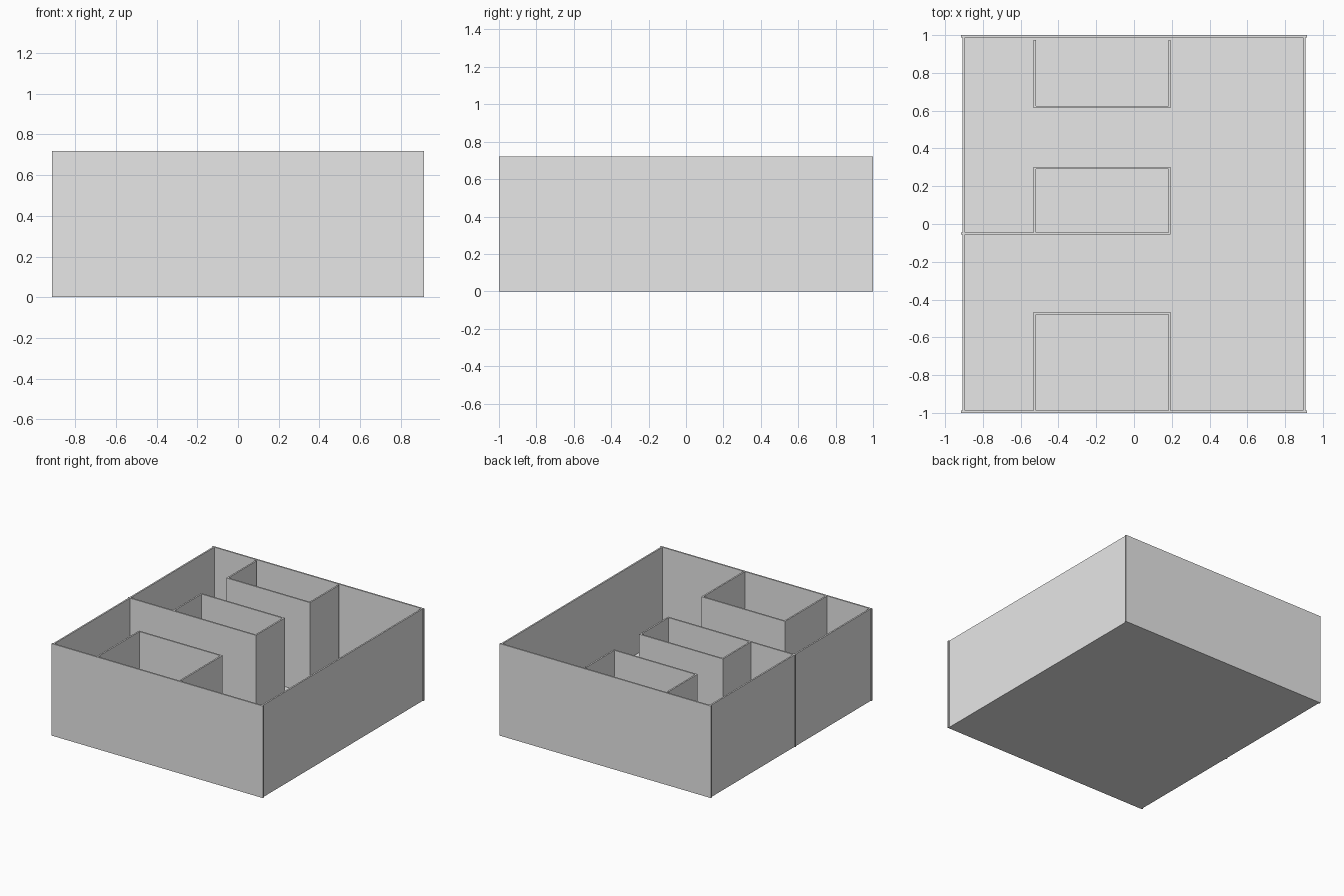
import bpy

cube = bpy.data.objects.get("Cube")
if cube:
    bpy.data.objects.remove(cube, do_unlink=True)

HEIGHT = 0.72
THICK = 0.012

# Single plain grey
grey = bpy.data.materials.new("plain grey")
grey.use_nodes = True
colour = (0.8, 0.8, 0.8, 1)
grey.diffuse_color = colour
grey.node_tree.nodes["Principled BSDF"].inputs["Base Color"].default_value = colour


def box(name, x0, x1, y0, y1, z0=0.0, z1=HEIGHT):
    bpy.ops.mesh.primitive_cube_add(
        size=1, location=((x0 + x1) / 2, (y0 + y1) / 2, (z0 + z1) / 2))
    ob = bpy.context.object
    ob.name = name
    ob.scale = (x1 - x0, y1 - y0, z1 - z0)
    bpy.ops.object.transform_apply(location=False, rotation=False, scale=True)
    ob.data.materials.append(grey)
    return ob


def wall_x(name, x0, x1, y):
    """Wall running along x, centred on y."""
    box(name, x0, x1, y - THICK / 2, y + THICK / 2)


def wall_y(name, x, y0, y1):
    """Wall running along y, centred on x."""
    box(name, x - THICK / 2, x + THICK / 2, y0, y1)


# Floor slab
box("floor", -0.908, 0.908, -1, 1, 0, 0.005)

# Outer walls: front and back overlap the ends of the side walls
END = 1 - THICK / 2
wall_x("front_wall", -0.915, 0.915, -END)
wall_x("back_wall", -0.915, 0.915, END)
for name, x in (("right_wall", -0.902), ("left_wall", 0.902)):
    wall_y(name, x, -1 + THICK, 1 - THICK)

# Inner rooms share the same two side lines
ROOM_R, ROOM_L = -0.525, 0.188
HALF = THICK / 2
FRONT_Y, MID_Y, MID_BACK_Y, BACK_Y = -0.472, -0.05, 0.297, 0.62

wall_x("front_room_partition", ROOM_R - HALF, ROOM_L + HALF, FRONT_Y)
wall_x("middle_partition", -0.915, ROOM_L + HALF, MID_Y)
wall_x("middle_room_partition", ROOM_R - HALF, ROOM_L + HALF, MID_BACK_Y)
wall_x("back_room_partition", ROOM_R - HALF, ROOM_L + HALF, BACK_Y)

for side, x in (("right", ROOM_R), ("left", ROOM_L)):
    wall_y("front_room_" + side, x, -1 + THICK, FRONT_Y - HALF)
    wall_y("middle_room_" + side, x, MID_Y + HALF, MID_BACK_Y - HALF)
    # Back room walls stop just short of the back wall
    wall_y("back_room_" + side, x, BACK_Y + HALF, 0.973)
